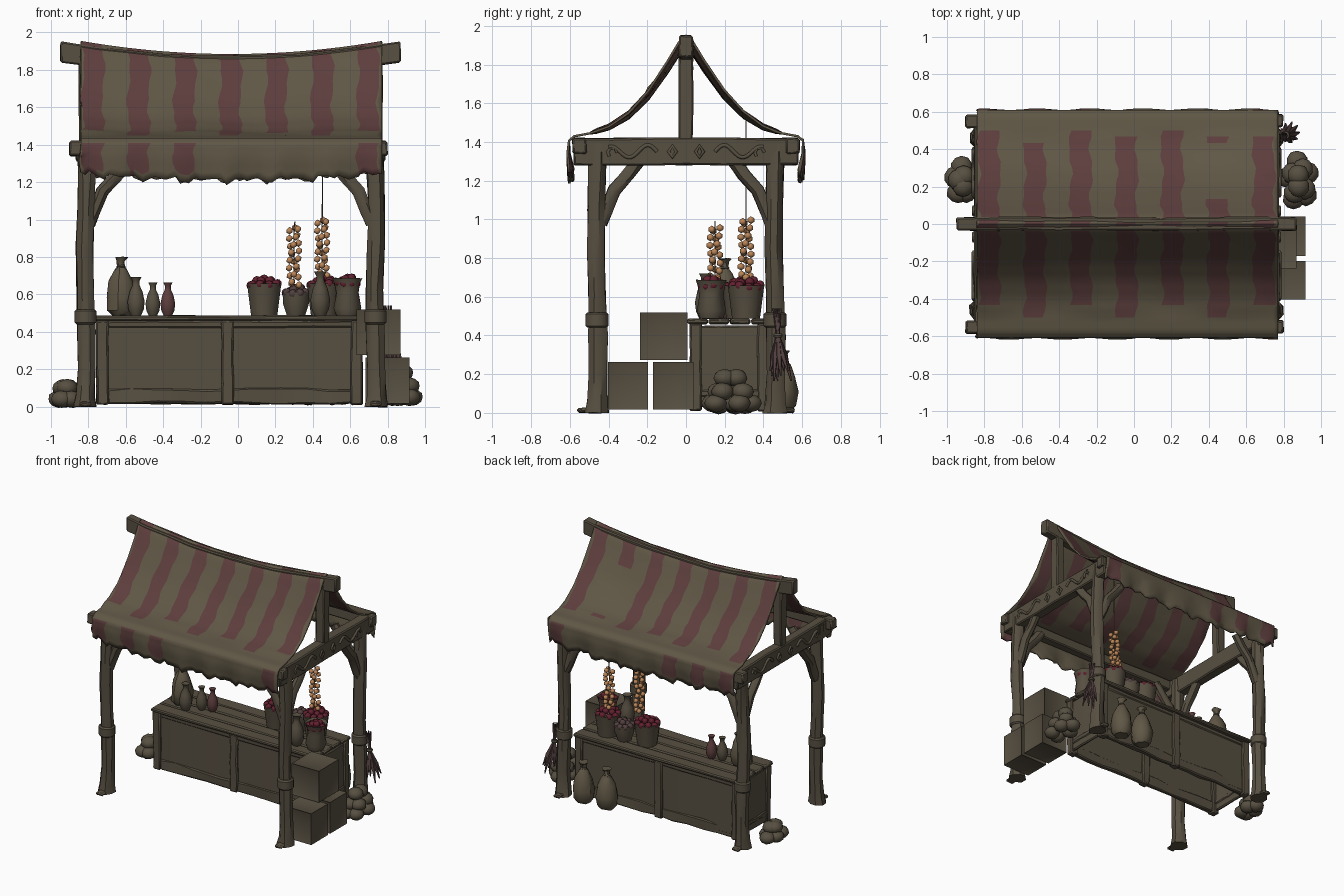
import bpy, bmesh, math, random
from math import sin, cos, pi
from mathutils import Vector

random.seed(4)
cube = bpy.data.objects.get("Cube")
if cube:
    bpy.data.objects.remove(cube)


def material(name, *rgb):
    m = bpy.data.materials.new(name)
    m.use_nodes = True
    m.diffuse_color = (*rgb, 1)
    m.node_tree.nodes["Principled BSDF"].inputs["Base Color"].default_value = (*rgb, 1)
    return m


wood = material("weathered wood", .095, .078, .053)
canvas = material("canvas", .115, .094, .06)
maroon = material("maroon stripe", .11, .048, .047)
apple_red = material("apple red", .12, .015, .028)
plum = material("plum", .085, .05, .05)
onion_tan = material("onion tan", .5, .24, .1)


def finish(name, bm, *mats, angle=40, bevel=0):
    bmesh.ops.recalc_face_normals(bm, faces=bm.faces[:])
    mesh = bpy.data.meshes.new(name)
    bm.to_mesh(mesh)
    bm.free()
    ob = bpy.data.objects.new(name, mesh)
    bpy.context.collection.objects.link(ob)
    for m in mats:
        mesh.materials.append(m)
    bpy.ops.object.select_all(action='DESELECT')
    ob.select_set(True)
    bpy.context.view_layer.objects.active = ob
    bpy.ops.object.shade_smooth_by_angle(angle=math.radians(angle))
    if bevel:
        mod = ob.modifiers.new("worn edges", 'BEVEL')
        mod.width = bevel
        mod.limit_method = 'ANGLE'
    return ob


def loft(name, path, radii, mat=wood, sides=8, jitter=0, bevel=0):
    """Rings along a path; each radius is a number or a (side, up) pair."""
    bm = bmesh.new()
    path = [Vector(p) for p in path]
    t = (path[-1] - path[0]).normalized()
    u = Vector((1, 0, 0)) if abs(t.z) > .95 else t.cross((0, 0, 1)).normalized()
    v = t.cross(u)
    grow = math.sqrt(2) if sides == 4 else 1
    rings = []
    for p, r in zip(path, radii):
        a, b = r if isinstance(r, tuple) else (r, r)
        ring = []
        for k in range(sides):
            ang = 2 * pi * (k + .5) / sides
            shake = Vector([random.uniform(-jitter, jitter) for _ in range(3)])
            ring.append(bm.verts.new(p + grow * (u * a * cos(ang) + v * b * sin(ang)) + shake))
        rings.append(ring)
    for r, s in zip(rings, rings[1:]):
        for k in range(sides):
            n = (k + 1) % sides
            bm.faces.new((r[k], r[n], s[n], s[k]))
    bm.faces.new(rings[0][::-1])
    bm.faces.new(rings[-1])
    return finish(name, bm, mat, bevel=bevel)


def beam(name, a, b, half, jitter=.004, steps=6, sag=0, mat=wood):
    a, b = Vector(a), Vector(b)
    path = [a.lerp(b, i / steps) - Vector((0, 0, sag * sin(pi * i / steps))) for i in range(steps + 1)]
    return loft(name, path, [half] * len(path), mat, 4, jitter, .008)


def lathe(name, x, y, z, profile, mat=wood, sides=14, jitter=0):
    return loft(name, [(x, y, z + h) for r, h in profile], [r for r, h in profile], mat, sides, jitter)


def cord(name, points, radius, mat=wood, cyclic=False):
    cu = bpy.data.curves.new(name, 'CURVE')
    cu.dimensions = '3D'
    cu.bevel_depth = radius
    cu.bevel_resolution = 1
    sp = cu.splines.new('POLY')
    sp.points.add(len(points) - 1)
    for q, p in zip(sp.points, points):
        q.co = (*p, 1)
    sp.use_cyclic_u = cyclic
    cu.materials.append(mat)
    bpy.context.collection.objects.link(bpy.data.objects.new(name, cu))


def blobs(name, items, mat, detail=1, squash=1, jitter=0):
    bm = bmesh.new()
    for x, y, z, r in items:
        made = bmesh.ops.create_icosphere(bm, subdivisions=detail, radius=r)
        for v in made["verts"]:
            v.co *= 1 + random.uniform(-jitter, jitter)
            v.co = Vector((v.co.x, v.co.y, v.co.z * squash)) + Vector((x, y, z))
    return finish(name, bm, mat, angle=50)


def heap(name, x, y, z, radius, mat, r=.024):
    items = [(x, y, z + .03, r)]
    for count, reach, lift in ((5, .5, .022), (9, .9, 0)):
        for k in range(count):
            a = 2 * pi * k / count + reach
            items.append((x + cos(a) * radius * reach, y + sin(a) * radius * reach,
                          z + lift + random.uniform(-.006, .01), r))
    blobs(name, items, mat, 2)


LEFT, RIGHT, DEPTH = .735, -.815, .46

# Frame: posts, braces, side beams with carving, king posts
for side, px in (("left", LEFT), ("right", RIGHT)):
    inward = -1 if side == "left" else 1
    for end, py in (("front", -DEPTH), ("back", DEPTH)):
        tag = f"{end}_{side}"
        levels = [0, .06, .2, .4, .62, .85, 1.05, 1.25, 1.4]
        loft(f"{tag}_post", [(px + .006 * sin(7 * z + px), py + .006 * sin(5 * z), z) for z in levels],
             [.066, .056, .05, .052, .047, .05, .047, .048, .05], jitter=.004)
        lathe(f"{tag}_post_wrap", px, py, .44, [(.05, 0), (.06, .01), (.06, .07), (.05, .08)])
        beam(f"{tag}_foot_splinter", (px, py, 0.02), (px, py * 1.22, .012), (.03, .012), steps=1)
        inner = -1 if py > 0 else 1
        for label, dx, dy in (("long", inward, 0), ("cross", 0, inner)):
            arc = [(.02, .98), (.05, 1.05), (.09, 1.15), (.16, 1.23), (.22, 1.31)]
            loft(f"{tag}_{label}_brace", [(px + dx * d, py + dy * d, z) for d, z in arc],
                 [(.032, .036)] * len(arc), jitter=.003)
    beam(f"{side}_side_beam", (px, -.58, 1.35), (px, .58, 1.35), (.04, .07))
    beam(f"{side}_king_post", (px, 0, 1.4), (px, 0, 1.88), (.036, .036), steps=4)
    face = px - inward * .042
    for s in (-1, 1):
        scroll = []
        for i in range(25):
            f = i / 24
            scroll.append((face, s * (.15 + .25 * f), 1.35 + .032 * sin(f * 2.6 * pi) * (1.1 - .3 * f)))
        cord(f"{side}_carved_scroll", scroll, .011)
        cord(f"{side}_carved_curl", [(face, s * .38 + .025 * cos(a), 1.345 + .025 * sin(a))
                                     for a in (0, 1, 2, 3, 4)], .009)
        cord(f"{side}_carved_diamond", [(face, s * .07 + .02 * cos(a * pi / 2), 1.35 + .03 * sin(a * pi / 2))
                                        for a in range(4)], .01, cyclic=True)

for end, s in (("front", -1), ("back", 1)):
    beam(f"{end}_eave_beam", (-.9, s * .55, 1.38), (.8, s * .55, 1.38), (.035, .04))
beam("ridge_beam", (-.95, 0, 1.895), (.87, 0, 1.895), (.036, .055), sag=.075, steps=10)

# Canvas roof with painted stripes and ragged valances
slope = [(0, 1.955), (.04, 1.92), (.1, 1.82), (.2, 1.67), (.3, 1.56), (.4, 1.49), (.5, 1.45),
         (.58, 1.435), (.61, 1.41), (.614, 1.34), (.6, 1.245)]
half = []
for (d, z), (e, w) in zip(slope, slope[1:]):
    half += [(d + (e - d) * f / 3, z + (w - z) * f / 3) for f in range(3)]
half.append(slope[-1])
profile = [(-d, z) for d, z in half[:0:-1]] + half
columns = [(-.84, None)]
for k in range(7):
    c = -.775 + .245 * k
    columns += [(c - .055, k), (c - .018, k), (c + .018, k), (c + .055, None)]
    if k < 6:
        columns += [(c + .1, None), (c + .145, None)]
columns.append((.77, None))


def cloth_point(i, j):
    x, (y, z) = columns[i][0], profile[j]
    if 0 < i < len(columns) - 1:
        x += .009 * sin(j * .75 + i * 2.1) + .006 * sin(j * 1.7 + i)
    span = 1 - ((x + .035) / .805) ** 2
    z -= .07 * span * max(0, 1 - abs(y) / .5)
    if abs(y) > .59 and z < 1.4:
        drop = (1.4 - z) / .15
        z -= drop * (.035 * span + .014 * sin(i * 2.3 + y) + .01 * sin(i * 5.1))
        y += drop * .012 * sin(i * .9)
    else:
        z += .006 * sin(x * 9 + y * 7) * min(1, abs(y) * 4) * (abs(y) < .5)
    return x, y, z


bm = bmesh.new()
grid = [[bm.verts.new(cloth_point(i, j)) for j in range(len(profile))] for i in range(len(columns))]
for i in range(len(columns) - 1):
    k = columns[i][1]
    for j in range(len(profile) - 1):
        f = bm.faces.new((grid[i][j], grid[i + 1][j], grid[i + 1][j + 1], grid[i][j + 1]))
        c = f.calc_center_median()
        if k is not None:
            on_slope = abs(c.y) < .47 + .04 * sin(3 * k + c.y * 2)
            worn = k == 5 and .12 < c.y < .42
            on_valance = abs(c.y) > .59 and 1.25 < c.z < 1.4 and k in (0, 1, 2, 6)
            f.material_index = int((on_slope and not worn) or on_valance)
roof = finish("canvas_roof", bm, canvas, maroon, angle=50)
roof.modifiers.new("cloth thickness", 'SOLIDIFY').thickness = .012

# Counter: planked top, legs, panels and rough base boards
for n in range(4):
    y = .06 + .11 * n
    beam(f"counter_plank_{n}", (-.765, y, .473), (.67, y, .473), (.052, .014), jitter=.003)
for end, y in (("front", .05), ("back", .4)):
    for n, x in enumerate((-.725, -.055, .635)):
        beam(f"counter_{end}_leg_{n}", (x, y, .01), (x, y, .46), (.032, .03), steps=4)
    beam(f"counter_{end}_panel", (-.72, y, .25), (.63, y, .25), (.012, .21), jitter=.002)
    beam(f"counter_{end}_base_board", (-.7, y, .055), (.62, y, .055), (.02, .04), jitter=.009, steps=10)
    beam(f"counter_{end}_rail", (-.7, y, .44), (.62, y, .44), (.02, .018), jitter=.003)
for side, x in (("left", .645), ("right", -.735)):
    beam(f"counter_{side}_end_panel", (x, .06, .24), (x, .39, .24), (.012, .21), jitter=.002)
    beam(f"counter_{side}_end_rail", (x, .06, .1), (x, .39, .1), (.018, .02))

# Stacked crates with recessed faces
for n, (x, y, z, w) in enumerate(((.8, -.3, .14, .205), (.8, -.065, .14, .21), (.75, -.115, .397, .245))):
    bm = bmesh.new()
    bmesh.ops.create_cube(bm, size=1)
    for v in bm.verts:
        v.co = Vector((x + v.co.x * .235, y + v.co.y * w, z + v.co.z * .245))
    bmesh.ops.inset_individual(bm, faces=bm.faces[:], thickness=.022, depth=-.008)
    finish(f"crate_{n}", bm, wood)

# Stone piles beside the counter
for side, x, rows in (("left", .88, ((5, .05, .07), (4, .11, .05), (2, .18, .02))),
                      ("right", -.92, ((5, .04, .05), (3, .1, .02)))):
    items = []
    for count, z, spread in rows:
        for k in range(count):
            a = 2 * pi * k / count + z * 9
            items.append((x + spread * cos(a) * .8, .23 + spread * sin(a) * 1.5, z, .058))
    blobs(f"{side}_stone_pile", items, wood, 2, .8, .04)

# Sacks: tied ones on the ground and the counter
sack = [(.05, 0), (.074, .03), (.08, .1), (.066, .18), (.04, .235), (.018, .262), (.022, .29), (.036, .31)]
for name, x, y, z in (("ground_sack_inner", .34, .495, .01), ("ground_sack_outer", .54, .5, .01),
                      ("counter_sack", -.625, .2, .487)):
    lathe(name, x, y, z, sack, canvas, 12, .005)
    lathe(f"{name}_tie", x, y, z + .255, [(.02, 0), (.026, .006), (.02, .014)])

# Jars on the counter
jar = [(.026, 0), (.04, .03), (.045, .07), (.034, .12), (.018, .155), (.018, .175), (.028, .195), (.014, .19)]
for name, x, y, s, m in (("round_jar", -.545, .13, 1.05, wood), ("slim_jar", -.455, .2, .9, wood),
                         ("maroon_jar", -.375, .22, .9, maroon), ("tall_jar", .44, .1, 1.2, wood)):
    lathe(name, x, y, .487, [(r * s, h * s) for r, h in jar], m)

# Buckets, bowl and open sack filled with fruit
bucket = [(.072, 0), (.092, .155), (.095, .17), (.085, .17), (.08, .14)]
bowl = [(.05, 0), (.07, .06), (.074, .125), (.064, .125), (.06, .1)]
open_sack = [(.06, 0), (.075, .04), (.062, .12), (.07, .17), (.082, .2), (.068, .19), (.055, .16)]
for name, x, y, shape, fill, m in (("right_bucket", .14, .28, bucket, .165, apple_red),
                                   ("left_bucket", .46, .31, bucket, .165, apple_red),
                                   ("fruit_bowl", .31, .32, bowl, .115, plum),
                                   ("open_sack", .585, .13, open_sack, .17, apple_red)):
    lathe(name, x, y, .487, shape, jitter=.003 if shape is open_sack else 0)
    heap(f"{name}_fruit", x, y, .487 + fill, shape[-1][0], m)

# Hanging onion strings
for n, (x, y, low, high) in enumerate(((.3, .15, .65, .94), (.45, .31, .7, .98))):
    items = []
    for k in range(8):
        z = low + (high - low) * k / 7
        for j in range(3):
            a = 2 * pi * j / 3 + k * .5
            items.append((x + .026 * cos(a), y + .026 * sin(a), z + .008 * j, .02))
    blobs(f"onion_string_{n}", items, onion_tan)
    cord(f"onion_cord_{n}", [(x, y, low), (x, y, high + .02), (x + .005, y, 1.53 if n else high + .05)], .003)

# Dried bundle tied to the back left post
for k in range(9):
    a = 2 * pi * k / 9
    tip = (.835 + .05 * cos(a), .49 + .055 * sin(a), .19 + .03 * sin(3 * a))
    mid = (.825 + .028 * cos(a), .48 + .03 * sin(a), .3)
    loft("dried_stalk", [tip, mid, (.81, .475, .4), (.8 + .02 * cos(a), .47 + .02 * sin(a), .54)],
         [.004, .017, .01, .004], plum, 5)
lathe("bundle_tie", .81, .475, .39, [(.02, 0), (.024, .01), (.02, .02)])
